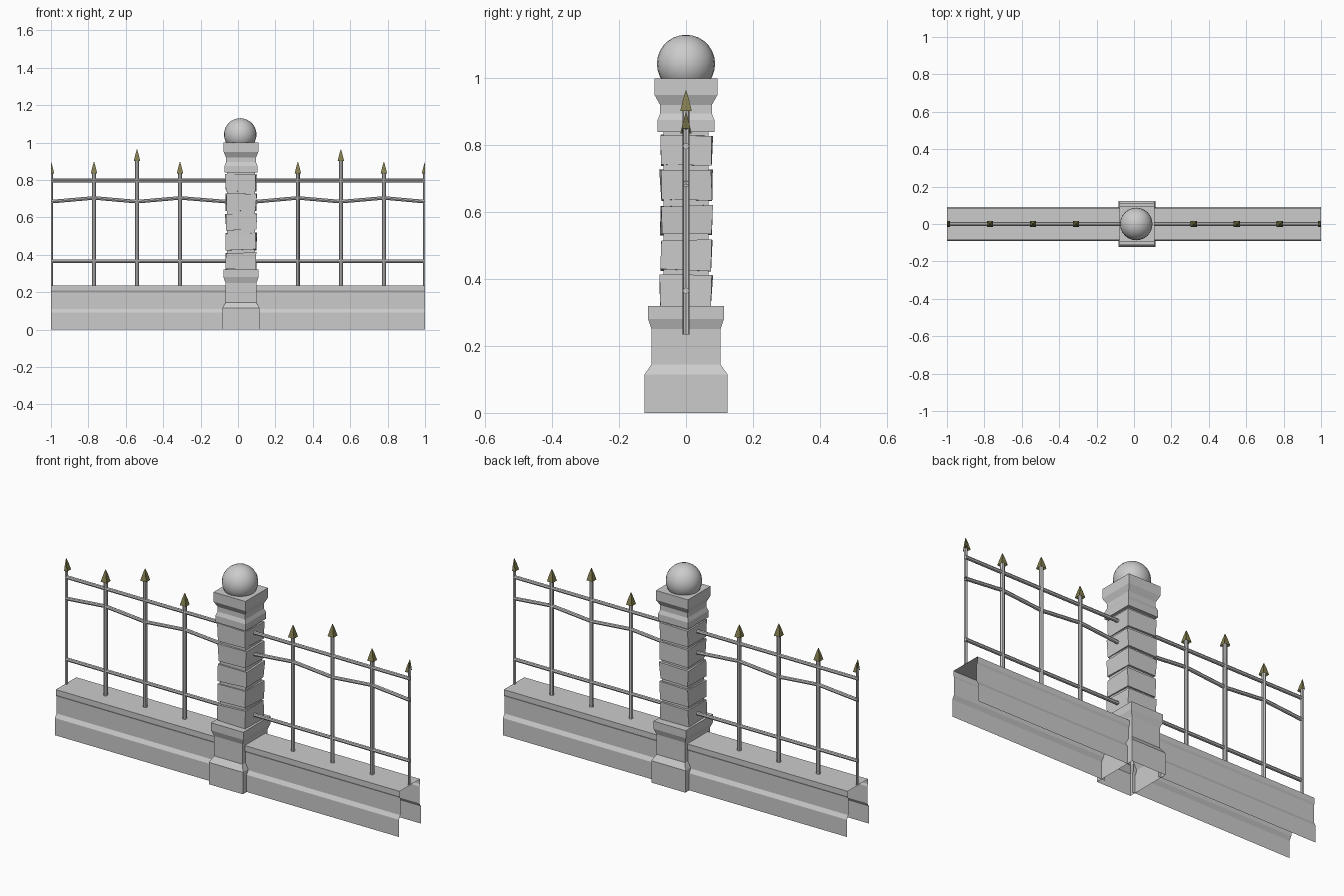
import bpy, bmesh, math, random
from mathutils import Vector

if "Cube" in bpy.data.objects:
    bpy.data.objects.remove(bpy.data.objects["Cube"])

random.seed(4)
CX = 0.016  # pillar centre in x

olive = bpy.data.materials.new("olive_metal")
olive.diffuse_color = (0.23, 0.21, 0.08, 1)
olive.use_nodes = True
olive.node_tree.nodes["Principled BSDF"].inputs["Base Color"].default_value = olive.diffuse_color


def finish(name, bm, mat=None, smooth=False):
    bmesh.ops.recalc_face_normals(bm, faces=bm.faces)
    me = bpy.data.meshes.new(name)
    bm.to_mesh(me)
    bm.free()
    ob = bpy.data.objects.new(name, me)
    bpy.context.collection.objects.link(ob)
    if mat:
        me.materials.append(mat)
    if smooth:
        for p in me.polygons:
            p.use_smooth = True
    return ob


def bridge(bm, rings):
    for a, b in zip(rings, rings[1:]):
        n = len(a)
        for i in range(n):
            bm.faces.new((a[i], a[(i + 1) % n], b[(i + 1) % n], b[i]))


def rect_stack(name, levels, cap_top=False, cap_bottom=False, jitter=0.0):
    """Stack of rectangles given as (z, half x, half y)."""
    bm = bmesh.new()
    j = lambda: random.uniform(-jitter, jitter)
    rings = [[bm.verts.new((CX + sx * hx + j(), sy * hy + j(), z + j()))
              for sx, sy in ((-1, -1), (1, -1), (1, 1), (-1, 1))]
             for z, hx, hy in levels]
    bridge(bm, rings)
    if cap_top:
        bm.faces.new(rings[-1])
    if cap_bottom:
        bm.faces.new(rings[0])
    return finish(name, bm)


def tube(bm, path, r, sides=8):
    """Rod through points in the xz plane."""
    rings = []
    for k, p in enumerate(path):
        d = Vector(path[min(k + 1, len(path) - 1)]) - Vector(path[max(k - 1, 0)])
        d.normalize()
        u, v = Vector((0, 1, 0)), d.cross(Vector((0, 1, 0)))
        rings.append([bm.verts.new(Vector(p) + r * (math.cos(t) * u + math.sin(t) * v))
                      for t in (2 * math.pi * i / sides for i in range(sides))])
    bridge(bm, rings)
    bm.faces.new(rings[0])
    bm.faces.new(rings[-1])


def trim_ends(bm):
    for s in (-1, 1):
        bmesh.ops.bisect_plane(bm, geom=bm.verts[:] + bm.edges[:] + bm.faces[:],
                               plane_co=(s, 0, 0), plane_no=(s, 0, 0), clear_outer=True)


# Low wall: open extruded profile on each side of the pillar
half = [(0.092, 0), (0.092, 0.09), (0.08, 0.11), (0.08, 0.20), (0.085, 0.21), (0.085, 0.237)]
profile = [(-y, z) for y, z in half] + [(y, z) for y, z in reversed(half)]
for name, x0, x1 in (("wall_left", -1, CX - 0.08), ("wall_right", CX + 0.08, 1)):
    bm = bmesh.new()
    a, b = ([bm.verts.new((x, y, z)) for y, z in profile] for x in (x0, x1))
    for i in range(len(profile) - 1):
        bm.faces.new((a[i], a[i + 1], b[i + 1], b[i]))
    finish(name, bm)

# Pillar pedestal
rect_stack("pillar_base", [(0, 0.099, 0.124), (0.115, 0.099, 0.124), (0.145, 0.083, 0.103),
                           (0.25, 0.083, 0.103), (0.28, 0.094, 0.113), (0.32, 0.094, 0.113)],
           cap_top=True)

# Rough stone courses around a narrower core
rect_stack("pillar_core", [(0.32, 0.074, 0.067), (0.84, 0.074, 0.067)])
for i in range(5):
    z = 0.322 + i * 0.105
    rect_stack(f"stone_course_{i + 1}", [(z, 0.080, 0.075), (z + 0.088, 0.082, 0.077)],
               True, True, 0.004)

# Capital and ball
rect_stack("pillar_capital", [(0.84, 0.088, 0.085), (0.875, 0.088, 0.085), (0.895, 0.080, 0.077),
                              (0.92, 0.080, 0.077), (0.95, 0.093, 0.094), (1.0, 0.093, 0.094)],
           True, True)
bm = bmesh.new()
bmesh.ops.create_uvsphere(bm, u_segments=24, v_segments=14, radius=0.087)
bmesh.ops.translate(bm, verts=bm.verts, vec=(0.012, 0, 1.043))
finish("ball_finial", bm, smooth=True)

# Pickets with spear heads; the outermost ones are cut in half
xs = [-1, -0.77, -0.54, -0.31, 0.32, 0.55, 0.78, 1]
posts, heads = bmesh.new(), bmesh.new()
for i, x in enumerate(xs):
    tip = 0.964 if i in (2, 5) else 0.897
    tube(posts, [(x, 0, 0.235), (x, 0, tip - 0.045)], 0.0105)
    rings = [[heads.verts.new((x + sx * r, sy * r, z))
              for sx, sy in ((-1, -1), (1, -1), (1, 1), (-1, 1))]
             for r, z in ((0.007, tip - 0.045), (0.017, tip - 0.062),
                          (0.009, tip - 0.028), (0.0008, tip))]
    bridge(heads, rings)
    heads.faces.new(rings[0])
    heads.faces.new(rings[-1])
trim_ends(posts)
trim_ends(heads)
finish("pickets", posts)
finish("spear_heads", heads, olive)

# Rails: two straight, one zigzag between them
rails = bmesh.new()
for run in ([-1, -0.77, -0.54, -0.31, -0.06], [0.095, 0.32, 0.55, 0.78, 1]):
    for z in (0.365, 0.797):
        tube(rails, [(run[0], 0, z), (run[-1], 0, z)], 0.0095)
    tube(rails, [(x, 0, 0.704 if k % 2 else 0.684) for k, x in enumerate(run)], 0.0095)
trim_ends(rails)
finish("rails", rails)
